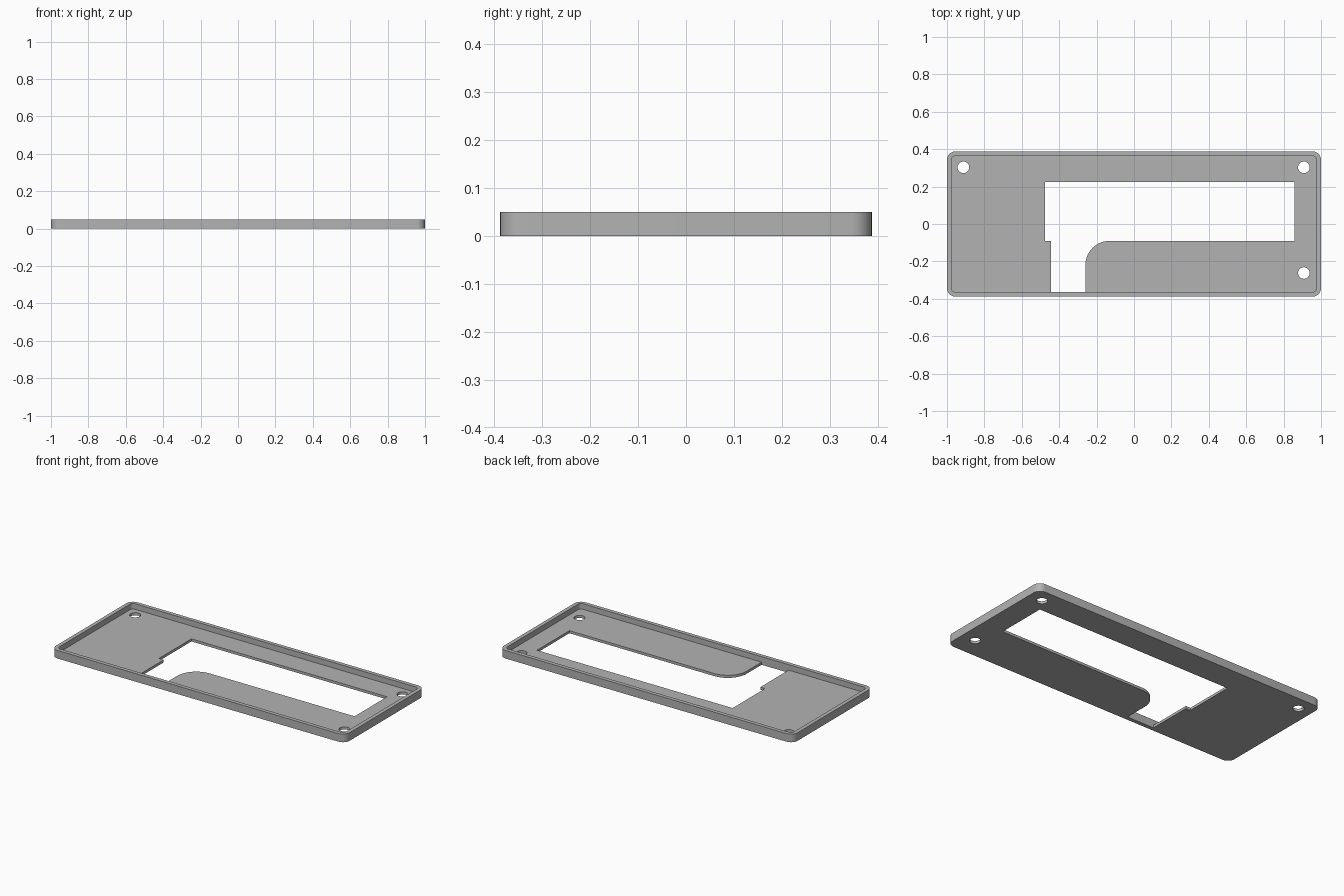
import bpy, bmesh
from math import cos, sin, pi

cube = bpy.data.objects.get("Cube")
if cube:
    bpy.data.objects.remove(cube, do_unlink=True)

HX, HY, HEIGHT = 1.0, 0.388, 0.05
WALL, FLOOR = 0.024, 0.016
CORNER = 0.045

grey = bpy.data.materials.new("plain grey")
grey.use_nodes = True
colour = (0.45, 0.45, 0.45, 1)
grey.diffuse_color = colour
grey.node_tree.nodes["Principled BSDF"].inputs["Base Color"].default_value = colour


def arc(cx, cy, r, start, end, steps):
    """Points along an arc, angles in quarter turns."""
    return [(cx + r * cos(a), cy + r * sin(a))
            for a in ((start + (end - start) * i / steps) * pi / 2 for i in range(steps + 1))]


def rounded_rect(hx, hy, r):
    points = []
    for k, (sx, sy) in enumerate([(1, 1), (-1, 1), (-1, -1), (1, -1)]):
        points += arc(sx * (hx - r), sy * (hy - r), r, k, k + 1, 8)
    return points


def prism(name, outline, z0, z1):
    bm = bmesh.new()
    face = bm.faces.new([bm.verts.new((x, y, z0)) for x, y in outline])
    top = bmesh.ops.extrude_face_region(bm, geom=[face])["geom"]
    bmesh.ops.translate(bm, vec=(0, 0, z1 - z0),
                        verts=[g for g in top if isinstance(g, bmesh.types.BMVert)])
    bmesh.ops.recalc_face_normals(bm, faces=bm.faces)
    mesh = bpy.data.meshes.new(name)
    bm.to_mesh(mesh)
    bm.free()
    mesh.materials.append(grey)
    obj = bpy.data.objects.new(name, mesh)
    bpy.context.collection.objects.link(obj)
    return obj


# Solid plate with rounded corners
tray = prism("tray_plate", rounded_rect(HX, HY, CORNER), 0, HEIGHT)

# Recess that leaves a raised rim
cutters = [prism("recess_cutter", rounded_rect(HX - WALL, HY - WALL, CORNER - WALL),
                 FLOOR, HEIGHT + 0.1)]

# Window with a channel running to the front rim, rounded on one side
front = -(HY - WALL)
window = [(-0.475, 0.225), (-0.475, -0.09), (-0.443, -0.09), (-0.443, front), (-0.26, front)]
window += arc(-0.13, -0.22, 0.13, 2, 1, 14)
window += [(0.857, -0.09), (0.857, 0.225)]
cutters.append(prism("window_cutter", window, -0.1, 0.2))

# Three screw holes
for x, y in [(-0.912, 0.303), (0.908, 0.303), (0.908, -0.262)]:
    cutters.append(prism("screw_hole_cutter", arc(x, y, 0.031, 0, 4, 32)[:-1], -0.1, 0.2))

# Cut everything out of the plate
bpy.ops.object.select_all(action="DESELECT")
tray.select_set(True)
bpy.context.view_layer.objects.active = tray
for cutter in cutters:
    cutter.hide_render = True
    mod = tray.modifiers.new(cutter.name, "BOOLEAN")
    mod.operation = "DIFFERENCE"
    mod.solver = "EXACT"
    mod.object = cutter
    bpy.ops.object.modifier_apply(modifier=mod.name)
    bpy.data.objects.remove(cutter, do_unlink=True)

bpy.ops.object.shade_smooth_by_angle()
